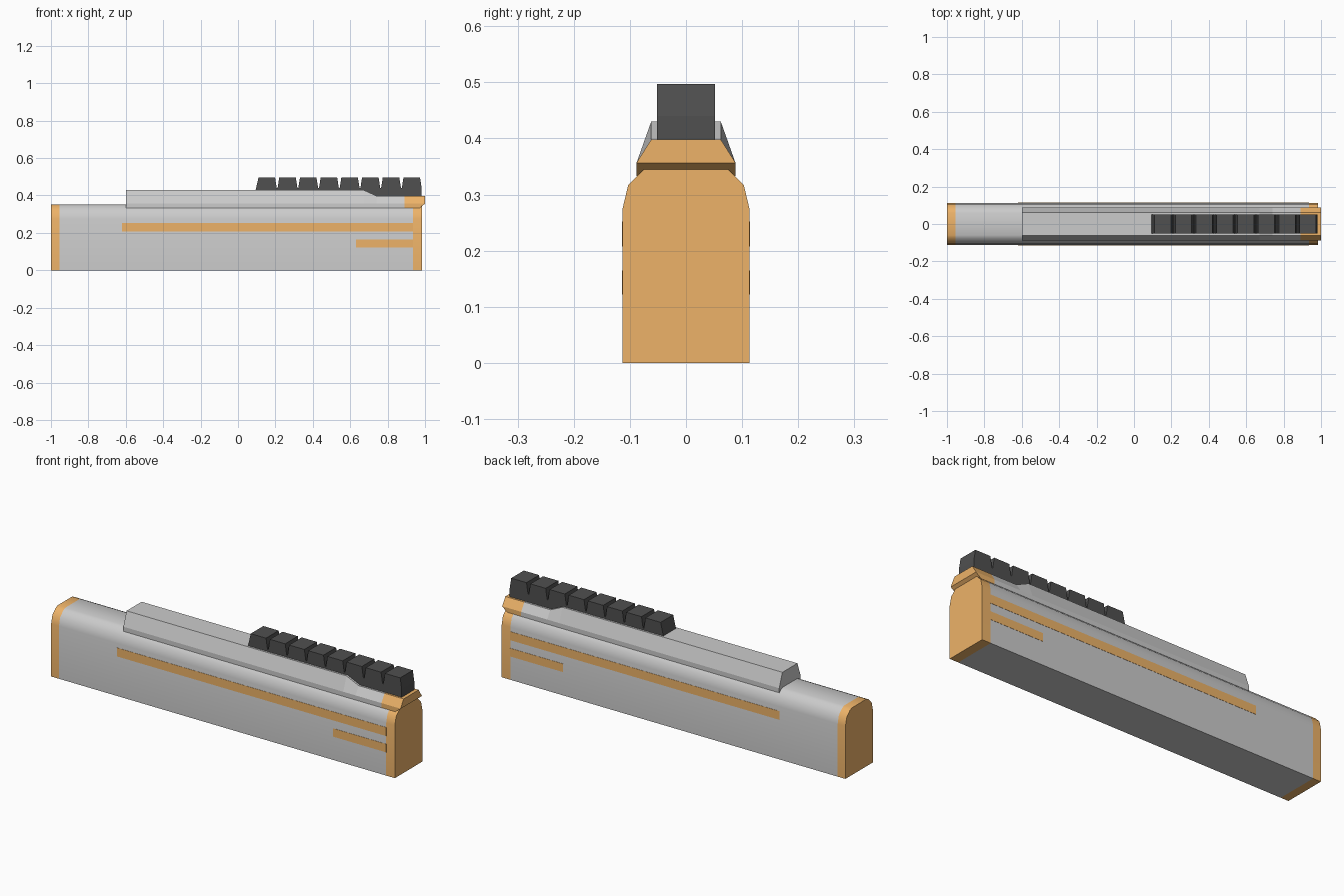
import bpy, bmesh
from math import radians

if "Cube" in bpy.data.objects:
    bpy.data.objects.remove(bpy.data.objects["Cube"])


def material(name, rgb):
    m = bpy.data.materials.new(name)
    m.diffuse_color = (*rgb, 1)
    m.use_nodes = True
    m.node_tree.nodes["Principled BSDF"].inputs["Base Color"].default_value = m.diffuse_color
    return m


ORANGE = material("orange", (0.85, 0.45, 0.14))
BLACK = material("black", (0.08, 0.08, 0.08))


def loft(name, rings, mat=None, smooth=False):
    """Skin a row of closed rings and cap both ends."""
    bm = bmesh.new()
    loops = [[bm.verts.new(p) for p in ring] for ring in rings]
    n = len(loops[0])
    for a, b in zip(loops, loops[1:]):
        for i in range(n):
            j = (i + 1) % n
            bm.faces.new((a[i], a[j], b[j], b[i]))
    bm.faces.new(loops[0][::-1])
    bm.faces.new(loops[-1])
    bmesh.ops.recalc_face_normals(bm, faces=bm.faces)
    me = bpy.data.meshes.new(name)
    bm.to_mesh(me)
    bm.free()
    ob = bpy.data.objects.new(name, me)
    bpy.context.collection.objects.link(ob)
    if mat:
        me.materials.append(mat)
    if smooth:
        bpy.ops.object.select_all(action='DESELECT')
        ob.select_set(True)
        bpy.context.view_layer.objects.active = ob
        bpy.ops.object.shade_smooth_by_angle(angle=radians(35))
    return ob


def section(x, half):
    """Mirror a half outline of (y, z) points into a ring at x."""
    return [(x, y, z) for y, z in half] + [(x, -y, z) for y, z in half[::-1]]


# Main body: rounded-top bar with an orange cap at each end
body = [(0.113, 0), (0.113, 0.275), (0.103, 0.317), (0.077, 0.343), (0.06, 0.351)]
for name, x0, x1, mat in (("rear_cap", -1, -0.955, ORANGE),
                          ("body", -0.955, 0.935, None),
                          ("front_cap", 0.935, 0.985, ORANGE)):
    loft(name, [section(x0, body), section(x1, body)], mat, True)

# Side stripes, showing on both sides
for name, x0, z0, z1 in (("long_stripe", -0.62, 0.207, 0.252),
                         ("short_stripe", 0.63, 0.122, 0.165)):
    bar = [(0.1142, z0), (0.1142, z1)]
    loft(name, [section(x0, bar), section(0.936, bar)], ORANGE)


# Upper housing: tapered top that steps down towards the front
def housing(x, top, bottom=0.333):
    # upper width follows the constant-width top edge
    return section(x, [(0.088, bottom), (0.088, 0.357), (0.062, top)])


loft("upper_housing", [housing(-0.6, 0.43), housing(0.67, 0.43),
                       housing(0.74, 0.398), housing(0.89, 0.398)])
loft("housing_tip", [housing(0.89, 0.398), housing(0.97, 0.398),
                     housing(1.0, 0.398, 0.356)], ORANGE)

# Toothed rail: side profile with V grooves, extruded across y
profile = [(0.982, 0.396), (0.74, 0.396), (0.67, 0.428), (0.094, 0.428)]
pitch, teeth = 0.1107, 8
for i in range(teeth):
    x = 0.11 + i * pitch
    if i:
        profile.append((x - 0.009, 0.44))
    profile += [(x, 0.497), (x + 0.088, 0.497)]
    if i < teeth - 1:
        profile.append((x + 0.097, 0.44))
profile.append((0.982, 0.44))
loft("toothed_rail", [[(x, y, z) for x, z in profile] for y in (-0.052, 0.052)], BLACK)
